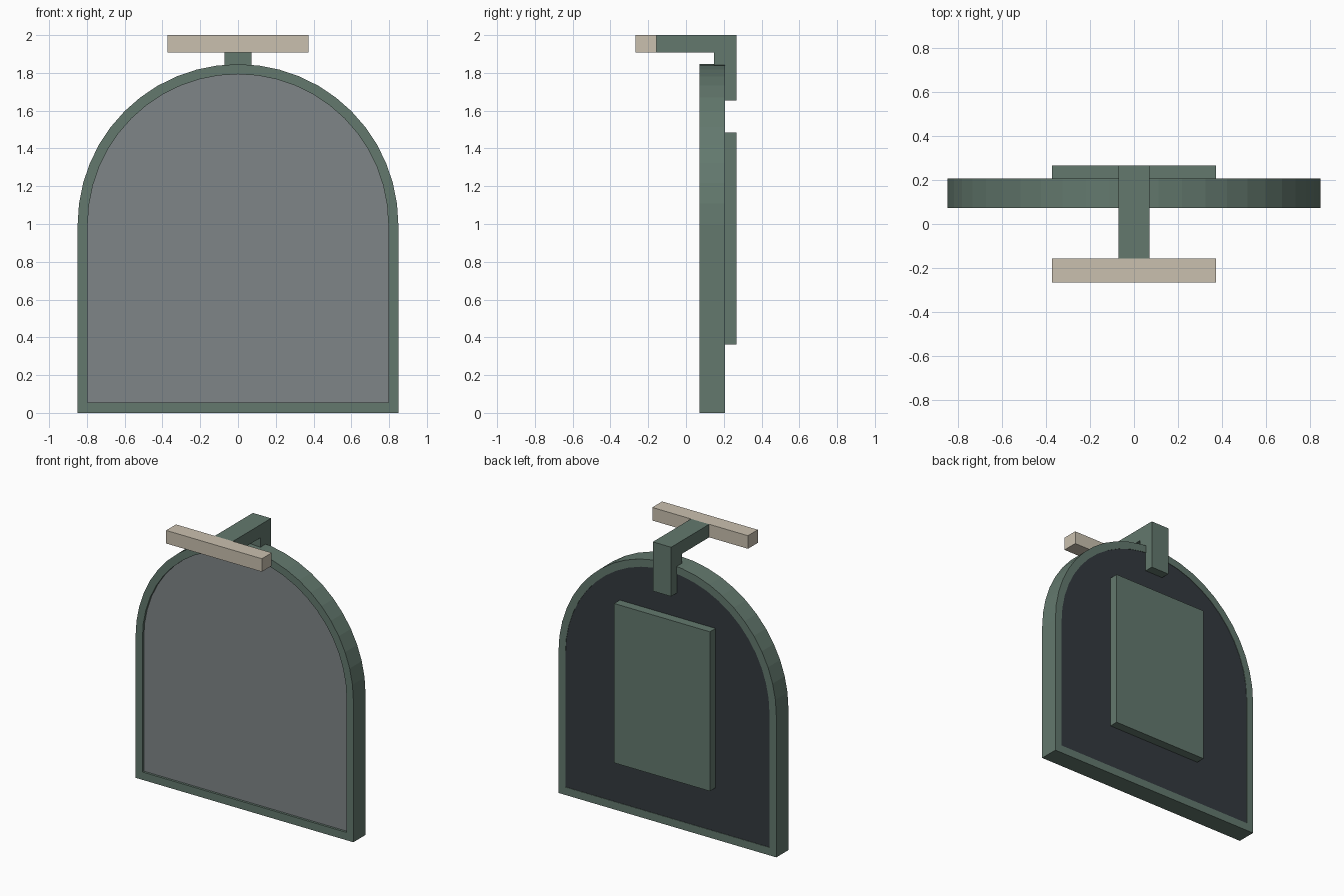
import bpy
import bmesh
from math import cos, sin, pi

if "Cube" in bpy.data.objects:
    bpy.data.objects.remove(bpy.data.objects["Cube"], do_unlink=True)

SEGMENTS = 24
SPRING = 0.997              # height where the arch begins
FRONT, BACK = 0.072, 0.207  # frame depth


def material(name, rgb):
    mat = bpy.data.materials.new(name)
    mat.use_nodes = True
    mat.diffuse_color = (*rgb, 1)
    bsdf = mat.node_tree.nodes["Principled BSDF"]
    bsdf.inputs["Base Color"].default_value = (*rgb, 1)
    return mat


green = material("muted green", (0.125, 0.19, 0.155))
tan = material("warm beige", (0.59, 0.53, 0.43))
grey = material("mirror grey", (0.212, 0.235, 0.245))
dark = material("dark backing", (0.034, 0.042, 0.05))


def finish(name, bm, mat):
    bmesh.ops.recalc_face_normals(bm, faces=bm.faces[:])
    mesh = bpy.data.meshes.new(name)
    bm.to_mesh(mesh)
    bm.free()
    mesh.materials.append(mat)
    obj = bpy.data.objects.new(name, mesh)
    bpy.context.collection.objects.link(obj)
    return obj


def arch(radius, bottom):
    """Arched doorway outline in x and z."""
    curve = [(radius * cos(pi * i / SEGMENTS), SPRING + radius * sin(pi * i / SEGMENTS))
             for i in range(SEGMENTS + 1)]
    return [(radius, bottom)] + curve + [(-radius, bottom)]


def box(name, x, y, z, mat):
    bm = bmesh.new()
    bmesh.ops.create_cube(bm, size=1)
    for v in bm.verts:
        v.co = [lo + (c + 0.5) * (hi - lo) for c, (lo, hi) in zip(v.co, (x, y, z))]
    return finish(name, bm, mat)


def slab(name, outline, y0, y1, mat):
    """Arched solid between two depths."""
    bm = bmesh.new()
    a, b = [[bm.verts.new((x, y, z)) for x, z in outline] for y in (y0, y1)]
    bm.faces.new(a)
    bm.faces.new(b[::-1])
    for i in range(len(a)):
        bm.faces.new((a[i - 1], a[i], b[i], b[i - 1]))
    return finish(name, bm, mat)


# Frame: four loops joined into a hollow arched ring
outer, inner = arch(0.849, 0), arch(0.796, 0.055)
bm = bmesh.new()
loops = [[bm.verts.new((x, y, z)) for x, z in pts]
         for pts, y in ((outer, FRONT), (outer, BACK), (inner, BACK), (inner, FRONT))]
for k in range(4):
    a, b = loops[k - 1], loops[k]
    for i in range(len(a)):
        bm.faces.new((a[i - 1], a[i], b[i], b[i - 1]))
finish("arched_frame", bm, green)

# Mirror pane and backing inside the frame
slab("mirror_pane", inner, FRONT + 0.016, 0.14, grey)
slab("backing_panel", inner, 0.14, BACK - 0.003, dark)

# Raised plate on the back
box("back_plate", (-0.373, 0.373), (0.2, 0.267), (0.362, 1.485), green)

# Hanger: L profile extruded across x
profile = [(-0.157, 2), (0.267, 2), (0.267, 1.653), (0.147, 1.653),
           (0.147, 1.908), (-0.157, 1.908)]
bm = bmesh.new()
face = bm.faces.new([bm.verts.new((-0.071, y, z)) for y, z in profile])
ext = bmesh.ops.extrude_face_region(bm, geom=[face])["geom"]
bmesh.ops.translate(bm, vec=(0.142, 0, 0),
                    verts=[g for g in ext if isinstance(g, bmesh.types.BMVert)])
finish("hanger_arm", bm, green)

# Cross bar at the front end of the arm
box("cross_bar", (-0.373, 0.373), (-0.267, -0.157), (1.908, 2), tan)
